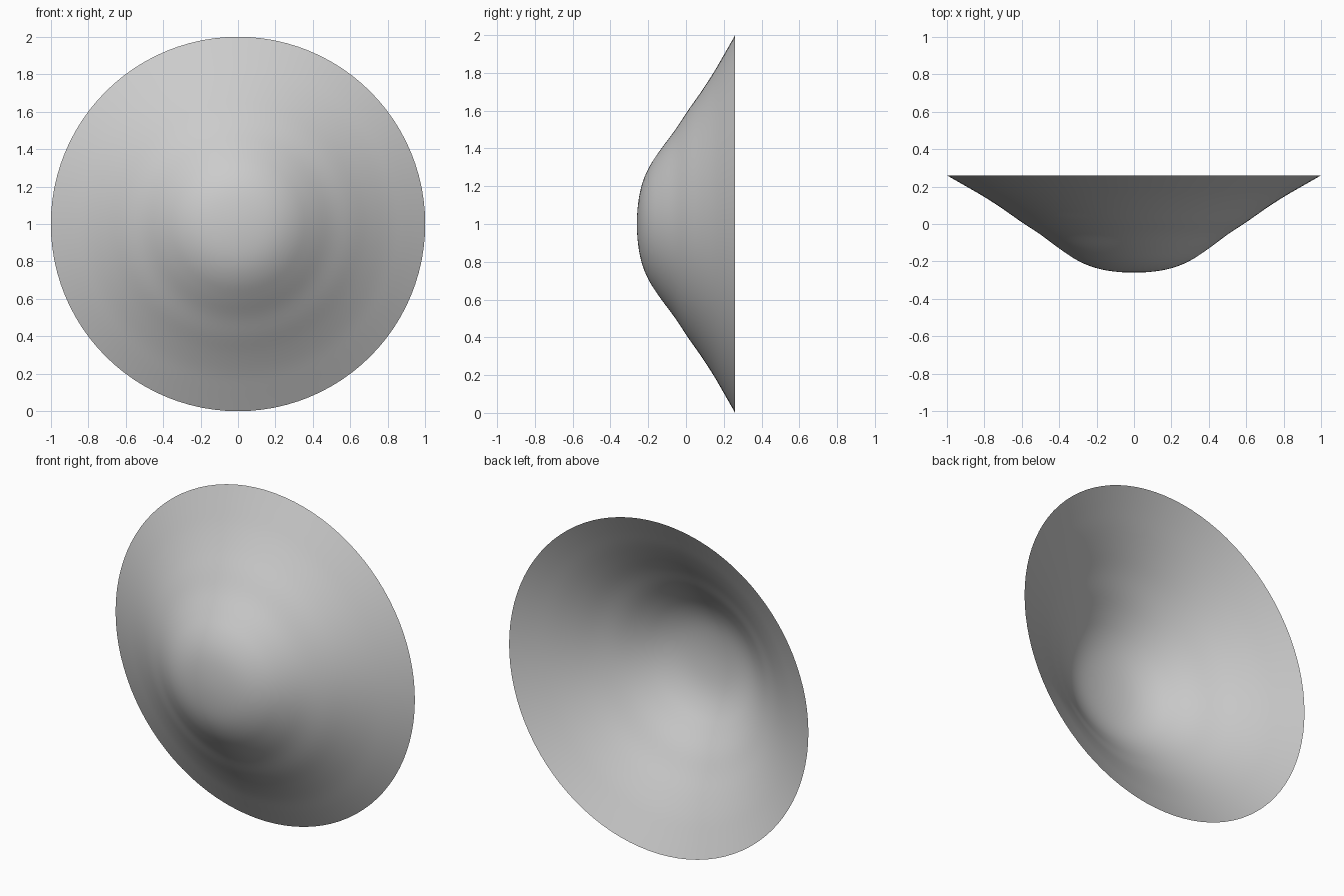
import bpy, bmesh
from math import pi
from mathutils import Matrix, Vector

if "Cube" in bpy.data.objects:
    bpy.data.objects.remove(bpy.data.objects["Cube"])

# Radius, depth of the bell-shaped half profile (mirrored first point keeps the nose flat)
PROFILE = [(-0.12, -0.252), (0, -0.26), (0.12, -0.252), (0.22, -0.23), (0.31, -0.19),
           (0.4, -0.13), (0.5, -0.056), (0.6, 0.01), (0.7, 0.08),
           (0.8, 0.145), (0.9, 0.203), (1.0, 0.26), (1.1, 0.317)]
STEPS, SEGMENTS = 4, 96


def smooth_curve(points, steps):
    """Catmull-Rom curve through all but the two end points."""
    out = []
    for a, b, c, d in zip(points, points[1:], points[2:], points[3:]):
        a, b, c, d = map(Vector, (a, b, c, d))
        for i in range(steps):
            t = i / steps
            out.append(0.5 * (2 * b + (c - a) * t + (2 * a - 5 * b + 4 * c - d) * t ** 2
                              + (3 * b - a - 3 * c + d) * t ** 3))
    return out + [Vector(points[-2])]


# Dished shell: profile revolved about the front-back axis
bm = bmesh.new()
verts = [bm.verts.new((r, y, 0)) for r, y in smooth_curve(PROFILE, STEPS)]
edges = [bm.edges.new(pair) for pair in zip(verts, verts[1:])]
bmesh.ops.spin(bm, geom=verts + edges, axis=(0, 1, 0), cent=(0, 0, 0),
               angle=2 * pi, steps=SEGMENTS)
bmesh.ops.remove_doubles(bm, verts=bm.verts, dist=1e-4)
bmesh.ops.recalc_face_normals(bm, faces=bm.faces)
bm.faces.ensure_lookup_table()
if bm.faces[0].normal.y > 0:
    bmesh.ops.reverse_faces(bm, faces=bm.faces)
bmesh.ops.transform(bm, matrix=Matrix.Translation((0, 0, 1)), verts=bm.verts)
for face in bm.faces:
    face.smooth = True

mesh = bpy.data.meshes.new("dish_shell")
bm.to_mesh(mesh)
bm.free()
bpy.context.collection.objects.link(bpy.data.objects.new("dish_shell", mesh))
